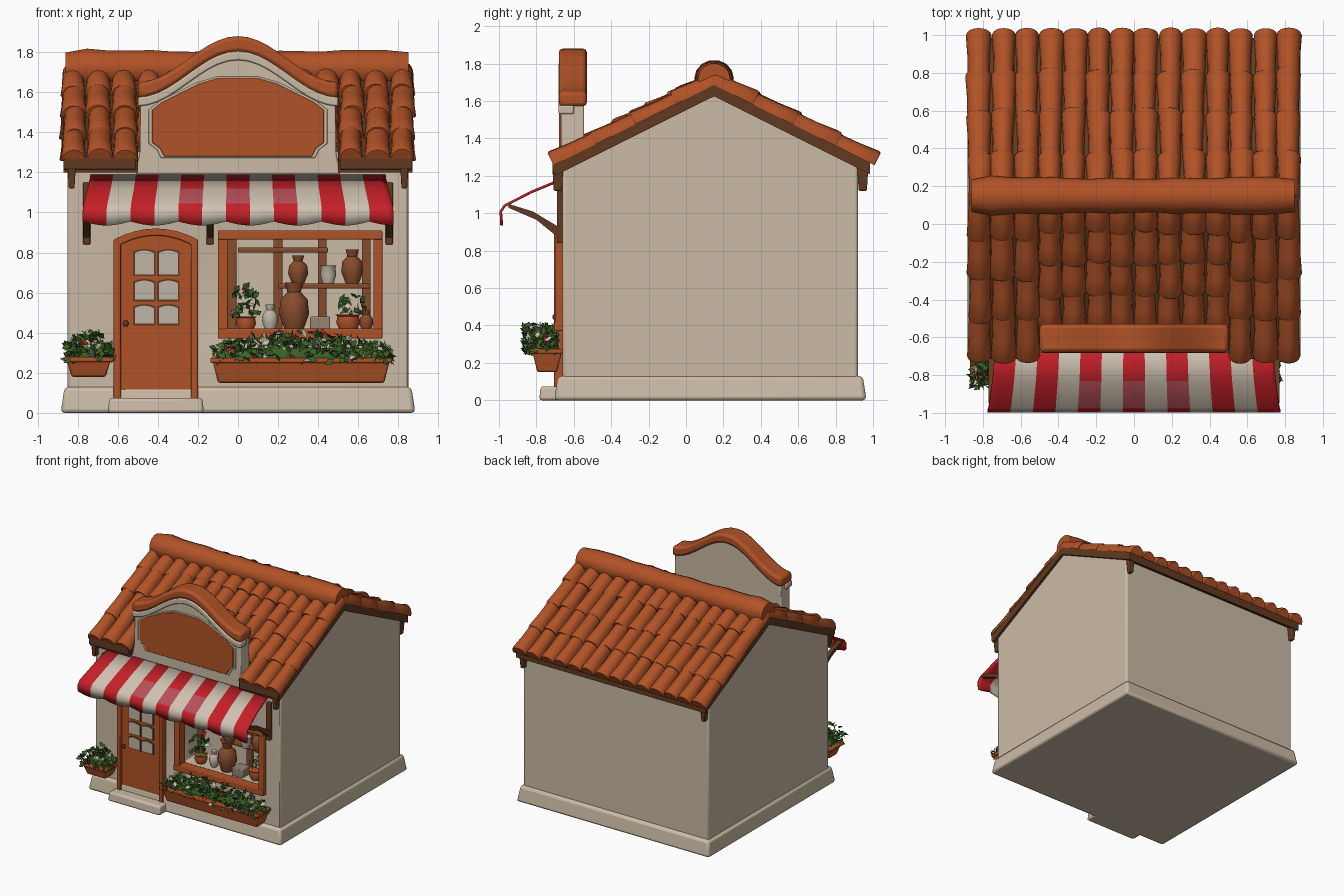
import bpy, bmesh, math, random
from mathutils import Vector

random.seed(4)
if "Cube" in bpy.data.objects:
    bpy.data.objects.remove(bpy.data.objects["Cube"])


def material(name, *rgb):
    m = bpy.data.materials.new(name)
    m.use_nodes = True
    m.diffuse_color = (*rgb, 1)
    bsdf = next(n for n in m.node_tree.nodes if n.type == 'BSDF_PRINCIPLED')
    bsdf.inputs["Base Color"].default_value = (*rgb, 1)
    return m


PLASTER = material("cream plaster", .60, .50, .38)
TERRA = material("terracotta", .44, .085, .02)
WOOD = material("dark wood", .12, .042, .015)
RED = material("awning red", .56, .014, .02)
PINK = material("faded red", .48, .075, .10)
CANVAS = material("awning canvas", .62, .54, .44)
GREEN = material("leaf green", .045, .12, .02)
GLASS = material("pale glass", .52, .46, .38)
CLAY = material("brown clay", .24, .07, .025)
STONE = material("warm grey", .30, .23, .18)


def finish(name, bm, *mats, bevel=0, angle=40):
    """Turn a bmesh into a shaded object."""
    bmesh.ops.recalc_face_normals(bm, faces=bm.faces[:])
    me = bpy.data.meshes.new(name)
    bm.to_mesh(me)
    bm.free()
    ob = bpy.data.objects.new(name, me)
    bpy.context.collection.objects.link(ob)
    for m in mats:
        me.materials.append(m)
    if bevel:
        mod = ob.modifiers.new("soft edges", 'BEVEL')
        mod.width, mod.segments = bevel, 2
    bpy.ops.object.select_all(action='DESELECT')
    ob.select_set(True)
    bpy.context.view_layer.objects.active = ob
    bpy.ops.object.shade_smooth_by_angle(angle=math.radians(angle))
    return ob


def prism(name, pts, axis, a, b, mat, bevel=0):
    """Extrude a (y,z) profile along x, or an (x,z) profile along y."""
    bm = bmesh.new()
    place = (lambda p, d: (d, *p)) if axis == 'x' else (lambda p, d: (p[0], d, p[1]))
    ends = [[bm.verts.new(place(p, d)) for p in pts] for d in (a, b)]
    for e in ends:
        bm.faces.new(e)
    for i in range(len(pts)):
        j = (i + 1) % len(pts)
        bm.faces.new((ends[0][i], ends[0][j], ends[1][j], ends[1][i]))
    return finish(name, bm, mat, bevel=bevel)


def box(name, x, y, z, mat, bevel=.006, taper=0):
    """Box from ranges; taper pulls the top (+) or bottom (-) inwards."""
    bm = bmesh.new()
    bmesh.ops.create_cube(bm, size=1)
    for v in bm.verts:
        pull = abs(taper) if v.co.z * taper > 0 else 0
        c = [lo + (hi - lo) * (k + .5) for (lo, hi), k in zip((x, y, z), v.co)]
        v.co = (c[0] - pull * 2 * v.co.x, c[1] - pull * 2 * v.co.y, c[2])
    return finish(name, bm, mat, bevel=bevel)


def rings(name, loops, mat):
    """Skin closed rings of points, capped at both ends."""
    bm = bmesh.new()
    vs = [[bm.verts.new(p) for p in r] for r in loops]
    n = len(vs[0])
    for r, s in zip(vs, vs[1:]):
        for i in range(n):
            bm.faces.new((r[i], r[(i + 1) % n], s[(i + 1) % n], s[i]))
    bm.faces.new(vs[0])
    bm.faces.new(vs[-1])
    return finish(name, bm, mat)


def vase(name, x, y, profile, mat):
    turn = [i * math.tau / 14 for i in range(14)]
    rings(name, [[(x + r * math.cos(a), y + r * math.sin(a), z) for a in turn]
                 for r, z in profile], mat)


def foliage(name, x, y, z, count, size=.032):
    """Loose folded leaves with a few blossoms."""
    bm = bmesh.new()
    for _ in range(count):
        u = [random.uniform(-1, 1) for _ in range(3)]
        drop = 1 - .5 * u[0] ** 2
        c = Vector([(lo + hi) / 2 + (hi - lo) / 2 * k for (lo, hi), k in zip((x, y, z), u)])
        c.z = z[0] + (c.z - z[0]) * drop
        d, s = (Vector([random.uniform(-1, 1) for _ in range(3)]).normalized() for _ in range(2))
        s = d.cross(s).normalized() * size * .5
        d = d * size * random.uniform(.6, 1)
        q = [bm.verts.new(p) for p in (c - d, c + s, c + d, c - s + d.cross(s) * 8)]
        kind = random.choices((0, 1, 2), (86, 9, 5))[0]
        for tri in ((q[0], q[1], q[2]), (q[0], q[2], q[3])):
            bm.faces.new(tri).material_index = kind
    finish(name, bm, GREEN, CANVAS, RED, angle=20)


# House body with a recessed shop window
RIDGE_Y, RIDGE_Z, RUN = .15, 1.69, .86
roof_z = lambda y: RIDGE_Z - .5 * abs(y - RIDGE_Y)
gable = [(-.66, 0), (-.66, roof_z(-.66) - .03), (RIDGE_Y, RIDGE_Z - .03),
         (.92, roof_z(.92) - .03), (.92, 0)]
body = prism("house_walls", gable, 'x', -.85, .85, PLASTER, .015)
cutter = box("window_cutter", (-.06, .69), (-1, -.42), (.41, .88), PLASTER, 0)
cutter.hide_render = True
cut = body.modifiers.new("window", 'BOOLEAN')
cut.object = cutter
bpy.context.view_layer.objects.active = body
bpy.ops.object.modifier_move_to_index(modifier="window", index=0)
bpy.ops.object.modifier_apply(modifier="window")
bpy.data.objects.remove(cutter)
box("plinth", (-.885, .885), (-.705, .965), (0, .13), PLASTER, .02, .02)
box("door_step", (-.65, -.17), (-.785, -.6), (0, .075), PLASTER, .015, .008)

# Timber roof deck, split around the false front
for label, x0, x1, front in (("left", .5, .87, -.70), ("right", -.87, -.5, -.70),
                             ("middle", -.5, .5, -.56)):
    edge = [(y, roof_z(y)) for y in (front, RIDGE_Y, .985)]
    prism(f"roof_deck_{label}", edge + [(y, z - .065) for y, z in reversed(edge)],
          'x', x0, x1, WOOD)
for s in (-1, 1):
    box("front_fascia", sorted((s * .51, s * .87)), (-.715, -.68), (1.215, 1.28), WOOD)
    for y in (-.685, .945):
        box("eave_bracket", (s * .83 - .022, s * .83 + .022), (y - .03, y + .03),
            (1.12, 1.25), WOOD, .006, -.008)

# Overlapping barrel tiles
bm = bmesh.new()
for side in (-1, 1):
    eave = Vector((0, RIDGE_Y + side * RUN, RIDGE_Z - .43))
    along = Vector((0, RIDGE_Y, RIDGE_Z)) - eave
    normal = Vector((0, side * .43, RUN)).normalized()
    for col in range(14):
        x = (col - 6.5) * .126
        start = .2 if side < 0 and abs(x) < .5 else 0
        for row in range(4):
            t0, t1 = (start + (1 - start) * (row + k) / 4 for k in (0, 1.08))
            t0 += random.uniform(-.015, .015) if row else 0
            w, h = random.uniform(.062, .07), random.uniform(.068, .08)
            cx = x + random.uniform(-.006, .006)
            loops = []
            for t, k in ((t0, .9), (t0 + .012, 1), ((t0 + t1) / 2, .88), (t1, .84)):
                loops.append([bm.verts.new(eave + along * t + Vector((cx + w * k * math.cos(a), 0, 0))
                              + normal * (h * k * math.sin(a) - .004))
                              for a in (i * math.pi / 8 for i in range(9))])
            for r, s in zip(loops, loops[1:]):
                for i in range(8):
                    bm.faces.new((r[i], r[i + 1], s[i + 1], s[i]))
            bm.faces.new(loops[0])
finish("roof_tiles", bm, TERRA, angle=50)
ridge = []
for i in range(17):
    x = -.86 + 1.71 * i / 16
    r = (.085 + .02 * abs(x) ** 2 + .004 * math.sin(i * 2)) * (.8 if i in (0, 16) else 1)
    ridge.append([(x, RIDGE_Y + 1.06 * r * math.cos(a), 1.72 + r * math.sin(a))
                  for a in (k * math.tau / 14 for k in range(14))])
rings("ridge_cap", ridge, TERRA)

# False front with curved coping and blank sign board
crest = lambda x: 1.65 + .115 * (1 + math.cos(math.pi * min(abs(x) / .5, 1)))
xs = [-.5 + i / 20 for i in range(21)]
prism("false_front", [(-.51, 1.19), (-.49, 1.3)] + [(x * .97, crest(x) - .05) for x in xs]
      + [(.49, 1.3), (.51, 1.19)], 'y', -.665, -.545, PLASTER, .008)


def band(name, top, depth, y0, y1, mat, bevel):
    line = [(x, crest(x) + top) for x in xs]
    prism(name, line + [(x, z - depth) for x, z in reversed(line)], 'y', y0, y1, mat, bevel)


band("coping", 0, .08, -.68, -.53, TERRA, .02)
band("coping_moulding", -.075, .045, -.682, -.6, PLASTER, .008)
half = [(.37, 1.28), (.39, 1.32), (.43, 1.35), (.43, 1.51), (.38, 1.55), (.3, 1.59),
        (.2, 1.64), (.1, 1.67)]
for name, k, y, mat in (("sign_frame", 1.04, -.672, PLASTER), ("sign_board", 1, -.68, TERRA)):
    pts = [(x * k, 1.47 + (z - 1.47) * k) for x, z in half]
    prism(name, pts + [(-x, z) for x, z in reversed(pts)], 'y', y, -.65, mat, .004)

# Striped awning with scalloped valance
bm = bmesh.new()
section = [(-.66, 1.19, .735), (-.83, 1.12, .75), (-.975, 1.045, .77), (-.997, 1.01, .775),
           (-.993, .955, .775)]
SUB, STRIPES = 4, 13
grid = []
for k, (y, z, w) in enumerate(section):
    row = []
    for i in range(STRIPES * SUB + 1):
        sag = .02 * abs(math.sin(math.pi * i / (SUB * 2))) if k == 4 else 0
        row.append(bm.verts.new((w * (2 * i / (STRIPES * SUB) - 1), y, z - sag)))
    grid.append(row)
for k in range(4):
    for i in range(STRIPES * SUB):
        f = bm.faces.new((grid[k][i], grid[k][i + 1], grid[k + 1][i + 1], grid[k + 1][i]))
        stripe = i // SUB
        f.material_index = 1 if stripe % 2 else (2 if k == 1 and stripe in (4, 6, 8) else 0)
awning = finish("awning", bm, RED, CANVAS, PINK)
awning.modifiers.new("cloth", 'SOLIDIFY').thickness = .014
for x in (-.755, -.14, .755):
    box("awning_post", (x - .018, x + .018), (-.69, -.655), (.84, 1.15), WOOD)
    prism("awning_strut", [(-.67, .86), (-.8, .965), (-.95, 1.03), (-.95, 1.05), (-.82, 1.01),
                           (-.67, .92)], 'x', x - .016, x + .016, WOOD)


# Arched door with six panes
def arch(x0, x1, z0, z1, rise):
    top = [(x0 + (x1 - x0) * i / 8, z1 - rise * (i / 4 - 1) ** 2) for i in range(9)]
    return [(x0, z0)] + top + [(x1, z0)]


outer, inner = arch(-.62, -.2, .07, .92, .055), arch(-.585, -.235, .07, .885, .045)
prism("door_frame", outer + inner[::-1], 'y', -.705, -.65, TERRA, .006)
prism("door", inner, 'y', -.685, -.65, TERRA)
for x0, x1 in ((-.515, -.42), (-.395, -.3)):
    for z0, z1 in ((.445, .535), (.565, .66), (.69, .81)):
        prism("door_pane_trim", arch(x0 - .008, x1 + .008, z0 - .008, z1 + .008, .012),
              'y', -.688, -.68, WOOD)
        prism("door_pane", arch(x0, x1, z0, z1, .012), 'y', -.691, -.684, GLASS)
vase("door_knob", -.56, -.7, [(.008, .43), (.014, .44), (.014, .45), (.008, .46)], WOOD)

# Shop window frame
for x in ((-.1, -.05), (.675, .72)):
    box("window_jamb", x, (-.7, -.62), (.37, .91), TERRA)
for z in ((.37, .42), (.865, .91)):
    box("window_rail", (-.1, .72), (-.705, -.62), z, TERRA)

# Window display
for x in (-.03, .2, .42, .64):
    box("shelf_upright", (x - .022, x + .022), (-.46, -.425), (.41, .87), CLAY)
for z, x in ((.62, (.2, .66)), (.8, (0, .45))):
    box("display_shelf", x, (-.52, -.42), (z, z + .025), CLAY)
pot = [(.7, 0), (1, .5), (.9, .9), (1.05, 1)]
jar = [(.6, 0), (1, .35), (.9, .65), (.45, .8), (.6, 1)]
for i, (x, z, r, h, shape, mat) in enumerate((
        (.04, .41, .05, .07, pot, TERRA), (.28, .41, .075, .24, jar, CLAY),
        (.55, .41, .06, .08, pot, TERRA), (.3, .645, .05, .14, jar, CLAY),
        (.57, .645, .055, .17, jar, CLAY), (.45, .645, .04, .09, pot, GLASS),
        (.16, .41, .04, .13, jar, GLASS), (.64, .41, .035, .1, jar, CLAY))):
    vase(f"display_pot_{i}", x, -.54, [(r * a, z + h * b) for a, b in shape], mat)
box("display_box", (.36, .46), (-.6, -.5), (.41, .48), STONE)
foliage("display_plant_left", (-.03, .1), (-.6, -.48), (.48, .66), 45)
foliage("display_plant_right", (.5, .64), (-.6, -.48), (.49, .61), 25)

# Planters with trailing flowers
for label, x, z, n in (("window", (-.13, .76), (.15, .275), 520), ("wall", (-.86, -.63), (.18, .28), 170)):
    box(f"{label}_planter", x, (-.825, -.66), z, TERRA, .01, -.03)
    box(f"{label}_planter_rim", (x[0] - .008, x[1] + .008), (-.835, -.66), (z[1] - .025, z[1]), TERRA)
    box(f"{label}_planter_moss", (x[0] + .02, x[1] - .02), (-.81, -.68), (z[1] - .01, z[1] + .05),
        GREEN, .02, .02)
    foliage(f"{label}_flowers", (x[0] - .005, x[1] + .01), (-.865, -.69), (z[1] - .02, z[1] + .13), n)
